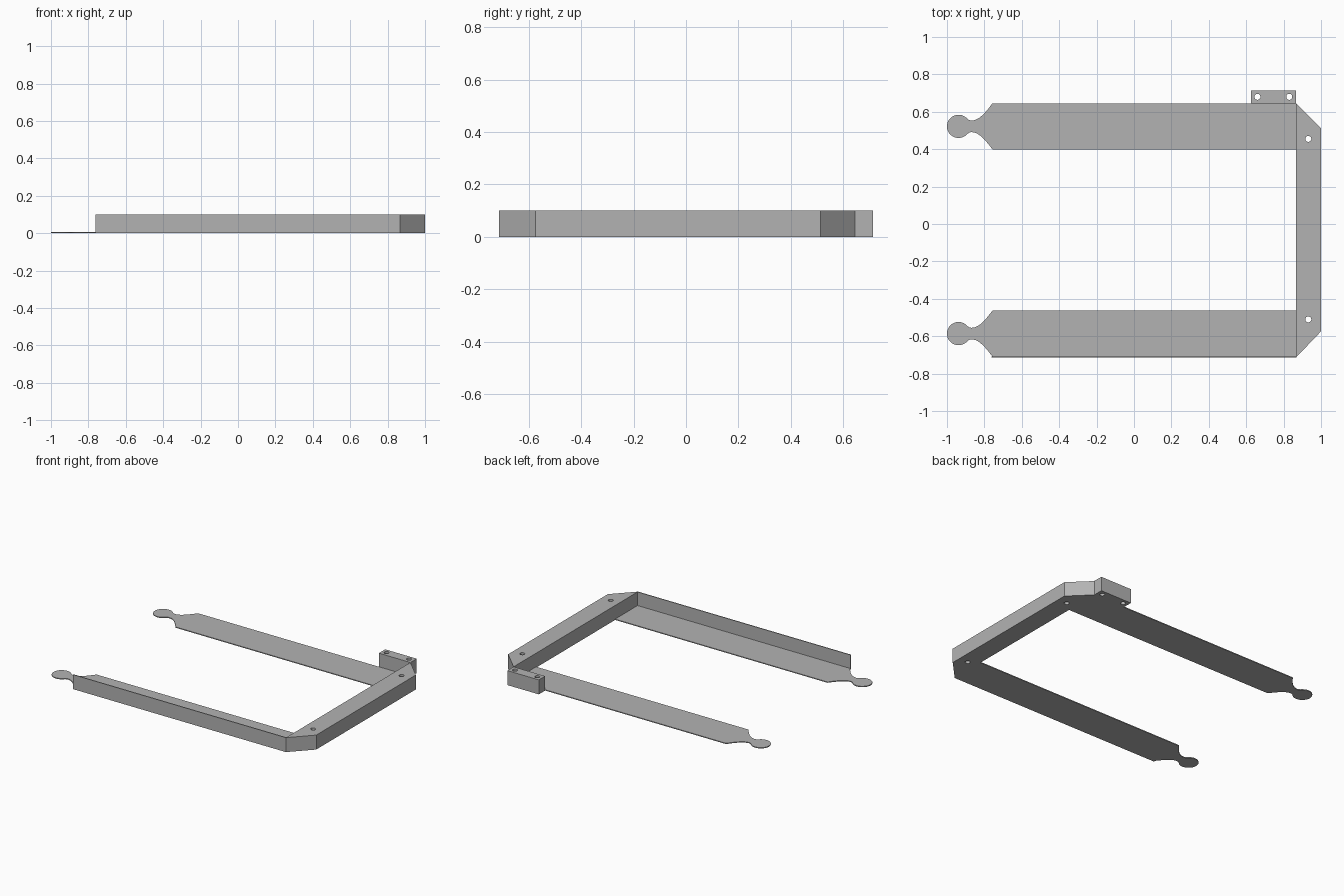
import bpy, bmesh, math

cube = bpy.data.objects.get("Cube")
if cube:
    bpy.data.objects.remove(cube, do_unlink=True)

HEIGHT, SHEET = 0.1, 0.006
X0, X1 = -0.757, 0.866
HALF = 0.123

grey = bpy.data.materials.new("satin grey")
grey.use_nodes = True
COLOUR = (0.45, 0.45, 0.45, 1)
grey.diffuse_color = COLOUR
grey.node_tree.nodes["Principled BSDF"].inputs["Base Color"].default_value = COLOUR


def circle(cx, cy, r, n=32, start=0.0, end=2 * math.pi):
    return [(cx + r * math.cos(start + (end - start) * i / n),
             cy + r * math.sin(start + (end - start) * i / n)) for i in range(n)]


def slab(name, outline, height, holes=()):
    """Extrude a flat outline with round holes, standing on the ground."""
    curve = bpy.data.curves.new(name, 'CURVE')
    curve.dimensions, curve.fill_mode = '2D', 'BOTH'
    curve.extrude = height / 2
    for loop in [outline] + [circle(x, y, 0.016) for x, y in holes]:
        spline = curve.splines.new('POLY')
        spline.points.add(len(loop) - 1)
        for point, (x, y) in zip(spline.points, loop):
            point.co = (x, y, 0, 1)
        spline.use_cyclic_u = True
    temp = bpy.data.objects.new(name + "_outline", curve)
    bpy.context.collection.objects.link(temp)
    bpy.context.view_layer.update()
    mesh = bpy.data.meshes.new_from_object(
        temp.evaluated_get(bpy.context.evaluated_depsgraph_get()))
    bpy.data.objects.remove(temp, do_unlink=True)
    bpy.data.curves.remove(curve)

    # Weld the caps to the walls and lift the slab to the ground
    bm = bmesh.new()
    bm.from_mesh(mesh)
    bmesh.ops.remove_doubles(bm, verts=bm.verts, dist=0.0001)
    bmesh.ops.recalc_face_normals(bm, faces=bm.faces)
    bmesh.ops.translate(bm, verts=bm.verts, vec=(0, 0, height / 2))
    bm.to_mesh(mesh)
    bm.free()
    mesh.name = name
    mesh.materials.clear()
    mesh.materials.append(grey)
    obj = bpy.data.objects.new(name, mesh)
    bpy.context.collection.objects.link(obj)
    bpy.ops.object.select_all(action='DESELECT')
    obj.select_set(True)
    bpy.context.view_layer.objects.active = obj
    bpy.ops.object.shade_smooth_by_angle(angle=math.radians(30))
    return obj


def rectangle(x0, y0, x1, y1):
    return [(x0, y0), (x1, y0), (x1, y1), (x0, y1)]


def bezier(a, b, c, d, n=10):
    def mix(t, i):
        s = 1 - t
        return s**3 * a[i] + 3 * s * s * t * b[i] + 3 * s * t * t * c[i] + t**3 * d[i]
    return [(mix(i / n, 0), mix(i / n, 1)) for i in range(n)]


# Arm sheets: upper half of the outline, mirrored about the arm's middle line
neck = (-0.868, 0.031)
angle = math.radians(50)
ball = (-0.938, 0)
ball = (-0.938, 0.0)
r = 0.062
join = (ball[0] + r * math.cos(angle), r * math.sin(angle))
half = [(X1, HALF)]
half += bezier((X0, HALF), (-0.795, 0.072), (-0.83, 0.031), neck)
half += bezier(neck, (-0.882, 0.031), (-0.89, 0.04), join)
half += circle(*ball, r, 20, angle, math.pi)
arm = half + [(ball[0] - r, 0)] + [(x, -y) for x, y in reversed(half)]
for name, y in (("front_arm", -0.586), ("back_arm", 0.522)):
    slab(name, [(px, py + y) for px, py in arm], SHEET)

# Upright lip along the front arm
slab("front_lip", rectangle(X0 - 0.006, -0.714, X1, -0.708), HEIGHT)

# Cross bar with bevelled ends and two bolt holes
slab("cross_bar", [(X1, -0.714), (1, -0.574), (1, 0.513), (X1, 0.645)],
     HEIGHT, [(0.932, -0.51), (0.932, 0.455)])

# Mounting block behind the back arm
slab("mounting_block", rectangle(0.625, 0.645, X1, 0.714),
     HEIGHT, [(0.66, 0.68), (0.83, 0.68)])
